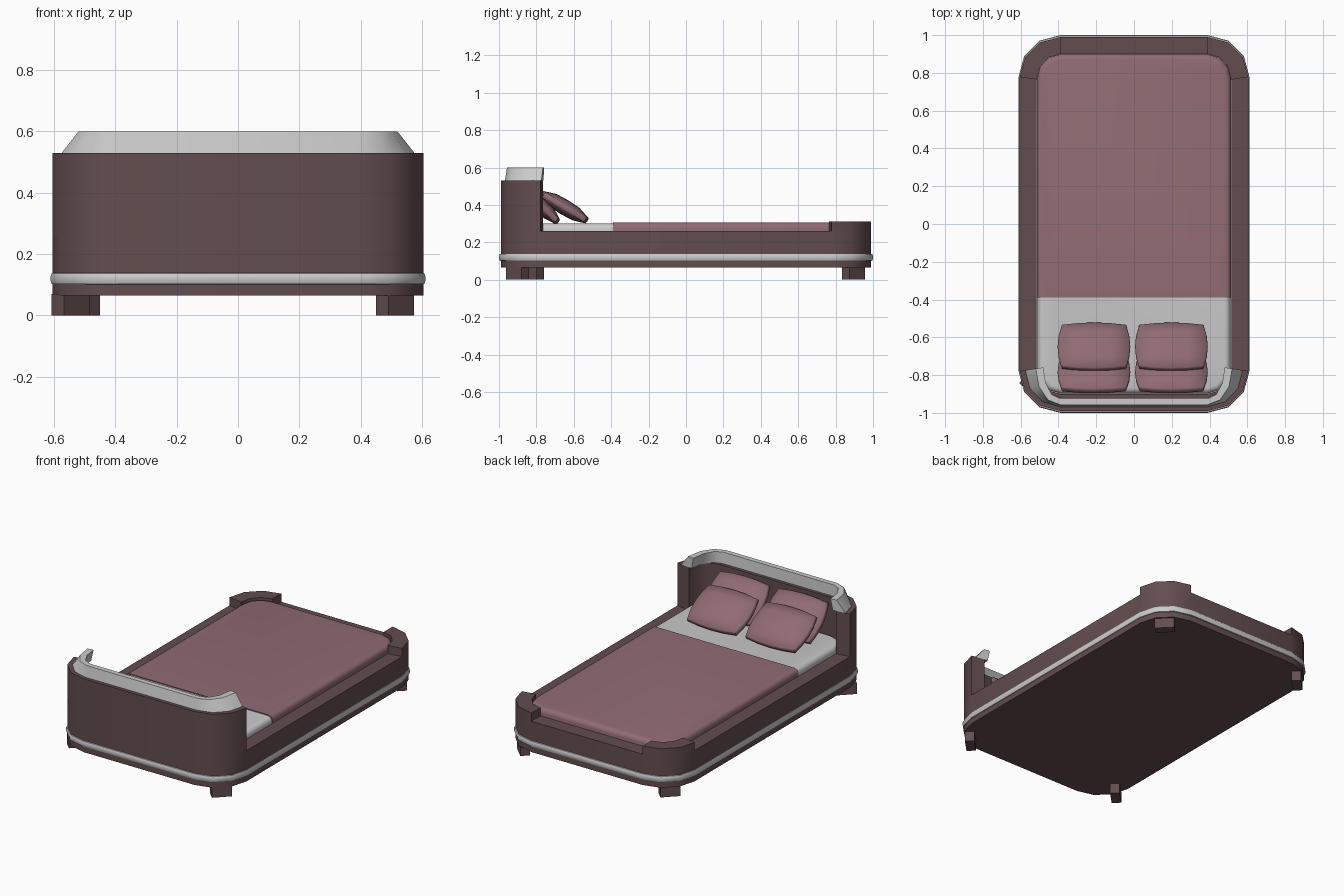
import bpy, bmesh, math
from mathutils import Matrix

if "Cube" in bpy.data.objects:
    bpy.data.objects.remove(bpy.data.objects["Cube"])

CX = 0.39      # start of the rounded corners along x


def material(name, col):
    m = bpy.data.materials.new(name)
    m.diffuse_color = (*col, 1)
    m.use_nodes = True
    m.node_tree.nodes["Principled BSDF"].inputs["Base Color"].default_value = m.diffuse_color
    return m


BROWN = material("brown", (0.125, 0.075, 0.078))
PINK = material("pink", (0.28, 0.15, 0.17))
GREY = material("grey", (0.54, 0.54, 0.53))


def finish(name, bm, mat, angle=40):
    bmesh.ops.recalc_face_normals(bm, faces=bm.faces)
    me = bpy.data.meshes.new(name)
    bm.to_mesh(me)
    bm.free()
    ob = bpy.data.objects.new(name, me)
    bpy.context.collection.objects.link(ob)
    me.materials.append(mat)
    bpy.ops.object.select_all(action='DESELECT')
    ob.select_set(True)
    bpy.context.view_layer.objects.active = ob
    bpy.ops.object.shade_smooth_by_angle(angle=math.radians(angle))
    return ob


def outline(hx, hy, z):
    """Rounded rectangle, 3 segments per corner, starting at the head end."""
    pts = []
    cy = 0.778 - 0.15 * (0.605 - hx)      # inner outlines turn slightly earlier
    for k, (sx, sy) in enumerate([(-1, -1), (1, -1), (1, 1), (-1, 1)]):
        for i in range(4):
            a = math.pi + (k + i / 3) * math.pi / 2
            pts.append((sx * CX + (hx - CX) * math.cos(a),
                        sy * cy + (hy - cy) * math.sin(a), z))
    return pts


def shell(name, section, mat, span=None, min_y=-2):
    """Loft outlines. Without span: full closed body; with span: part of the wall."""
    bm = bmesh.new()
    a, b = span or (0, 16)
    rows = [[bm.verts.new((x, max(y, min_y), z)) for x, y, z in outline(*s)[a:b]]
            for s in section]
    n, m = b - a, len(rows)
    for r in range(m if span else m - 1):
        p, q = rows[r], rows[(r + 1) % m]
        for i in range(n - 1 if span else n):
            j = (i + 1) % n
            bm.faces.new((p[i], p[j], q[j], q[i]))
    if span:
        bm.faces.new([r[0] for r in rows])
        bm.faces.new([r[-1] for r in rows])
    else:
        bm.faces.new(rows[0])
        bm.faces.new(rows[-1])
    return finish(name, bm, mat)


def wall(z0, z1):
    return [(0.605, 0.99, z0), (0.605, 0.99, z1), (0.515, 0.90, z1), (0.515, 0.90, z0)]


# Frame tray with side rails
shell("bed_frame", wall(0.065, 0.26)[:3] + [(0.515, 0.90, 0.12)], BROWN)
# Headboard and raised foot corners
shell("headboard", wall(0.26, 0.53), BROWN, (0, 8))
shell("foot_corner_right", wall(0.26, 0.312), BROWN, (8, 12))
shell("foot_corner_left", wall(0.26, 0.312), BROWN, (12, 16))
# Grey headboard cap, leaning inwards at the sides
shell("headboard_cap", [(0.575, 0.968, 0.53), (0.52, 0.957, 0.60),
                        (0.48, 0.925, 0.60), (0.495, 0.92, 0.53)], GREY, (0, 8))
# Rounded grey trim band
shell("trim_band", [(0.60, 0.985, 0.10), (0.608, 0.996, 0.103), (0.611, 1.0, 0.113),
                    (0.611, 1.0, 0.127), (0.608, 0.996, 0.137), (0.60, 0.985, 0.14)], GREY)


# Mattress and blanket with softened top edges
def soft(hx, hy, z0, z1, r=0.03):
    s = [(hx, hy, z0)]
    for i in range(5):
        a = i * math.pi / 8
        d = r * (1 - math.cos(a))
        s.append((hx - d, hy - d, z1 - r * (1 - math.sin(a))))
    return s


shell("mattress", soft(0.511, 0.897, 0.13, 0.30), GREY)
shell("blanket", soft(0.514, 0.899, 0.18, 0.306), PINK, None, -0.39)


# Pillows
def pillow(name, x, y, z, tilt):
    bm = bmesh.new()
    bmesh.ops.create_cube(bm, size=2)
    bmesh.ops.subdivide_edges(bm, edges=bm.edges[:], cuts=3, use_grid_fill=True)
    for v in bm.verts:
        u, w, t = v.co
        bulge = 0.4 + 0.6 * math.sqrt(max(0, (1 - u * u) * (1 - w * w)))
        edge = 1 + 0.03 * (1 - t * t)
        v.co = (0.187 * u * edge * (1 - 0.11 * w * w),
                0.140 * w * edge * (1 - 0.10 * u * u), 0.042 * t * bulge)
    bm.transform(Matrix.Translation((x, y, z)) @ Matrix.Rotation(-math.radians(tilt), 4, 'X'))
    finish(name, bm, PINK, 60)


for side, x in (("left", -0.212), ("right", 0.198)):
    pillow("front_pillow_" + side, x, -0.65, 0.388, 31)
    pillow("rear_pillow_" + side, x, -0.785, 0.408, 45)


# Legs: flat blocks turned 45 degrees
def leg(name, x, y, turn):
    bm = bmesh.new()
    bmesh.ops.create_cube(bm, size=1, matrix=Matrix.Translation((x, y, 0.035))
                          @ Matrix.Rotation(math.radians(turn), 4, 'Z')
                          @ Matrix.Diagonal((0.117, 0.057, 0.07, 1)))
    finish(name, bm, BROWN)


leg("head_leg_right", 0.512, -0.90, 45)
leg("head_leg_left", -0.546, -0.82, 45)
leg("foot_leg_right", 0.512, 0.895, -45)
leg("foot_leg_left", -0.512, 0.895, 45)
